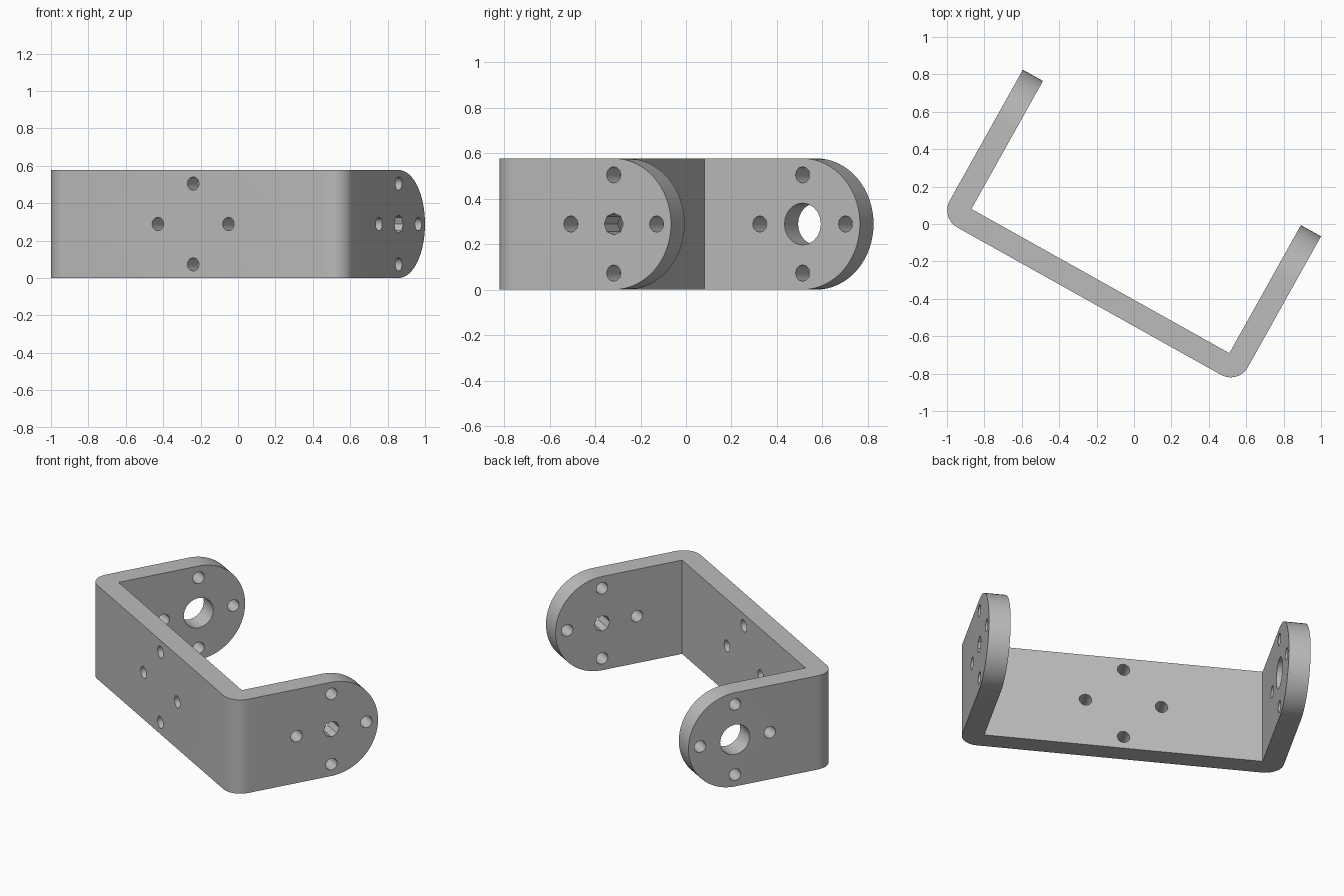
import bpy, bmesh
from math import sin, cos, pi, radians
from mathutils import Matrix, Vector

cube = bpy.data.objects.get("Cube")
if cube:
    bpy.data.objects.remove(cube, do_unlink=True)

HALF, WALL, BEND = 0.913, 0.123, 0.105      # half width, thickness, bend radius
BACK, TIP, HEIGHT = -0.477, 0.43, 0.577     # base plane, arm tip, height
R = HEIGHT / 2
EYE = TIP - R                               # centre of the rounded arm end


def arc(cx, cy, r, a0, a1, n):
    return [(cx + r * cos(a0 + (a1 - a0) * i / n),
             cy + r * sin(a0 + (a1 - a0) * i / n)) for i in range(n + 1)]


def make_object(name, bm):
    bmesh.ops.recalc_face_normals(bm, faces=bm.faces)
    mesh = bpy.data.meshes.new(name)
    bm.to_mesh(mesh)
    bm.free()
    obj = bpy.data.objects.new(name, mesh)
    bpy.context.collection.objects.link(obj)
    return obj


def prism(name, points, direction):
    bm = bmesh.new()
    face = bm.faces.new([bm.verts.new(p) for p in points])
    new = bmesh.ops.extrude_face_region(bm, geom=[face])["geom"]
    moved = [v for v in new if isinstance(v, bmesh.types.BMVert)]
    bmesh.ops.translate(bm, verts=moved, vec=Vector(direction))
    return make_object(name, bm)


def apply_boolean(obj, cutter, operation):
    cutter.hide_render = True
    mod = obj.modifiers.new("cut", 'BOOLEAN')
    mod.operation, mod.object, mod.solver = operation, cutter, 'EXACT'
    bpy.context.view_layer.objects.active = obj
    bpy.ops.object.modifier_apply(modifier=mod.name)
    bpy.data.objects.remove(cutter, do_unlink=True)


# U-shaped bracket: sharp inside corners, rounded outside bends
inner = HALF - WALL
outline = [(HALF, TIP + 0.1), (inner, TIP + 0.1), (inner, BACK + WALL),
           (-inner, BACK + WALL), (-inner, TIP + 0.1), (-HALF, TIP + 0.1)]
outline += arc(-HALF + BEND, BACK + BEND, BEND, pi, 1.5 * pi, 10)
outline += arc(HALF - BEND, BACK + BEND, BEND, 1.5 * pi, 2 * pi, 10)
bracket = prism("bracket", [(x, y, -0.1) for x, y in outline], (0, 0, HEIGHT + 0.2))

# Side shape that trims the height and rounds the arm ends
side = [(BACK - 0.1, HEIGHT), (BACK - 0.1, 0)] + arc(EYE, R, R, -pi / 2, pi / 2, 32)
trim = prism("side_trim", [(-1.2, y, z) for y, z in side], (2.4, 0, 0))
apply_boolean(bracket, trim, 'INTERSECT')

# Drilled holes
holes = bmesh.new()


def drill(centre, axis, radius, sides):
    turn = Matrix.Rotation(pi / 2, 4, 'Y' if axis == 'X' else 'X')
    bmesh.ops.create_cone(holes, cap_ends=True, segments=sides, radius1=radius,
                          radius2=radius, depth=0.4,
                          matrix=Matrix.Translation(centre) @ turn)


for centre, axis in (((HALF, EYE, R), 'X'), ((-HALF, EYE, R), 'X'), ((0, BACK, R), 'Y')):
    along = Vector((0, 1, 0)) if axis == 'X' else Vector((1, 0, 0))
    for offset in (along, -along, Vector((0, 0, 1)), Vector((0, 0, -1))):
        drill(Vector(centre) + offset * 0.216, axis, 0.036, 12)
drill(Vector((HALF, EYE, R)), 'X', 0.048, 8)
drill(Vector((-HALF, EYE, R)), 'X', 0.092, 20)
apply_boolean(bracket, make_object("hole_cutter", holes), 'DIFFERENCE')

# Grey metal, smooth bends with sharp edges
grey = bpy.data.materials.new("grey metal")
grey.use_nodes = True
colour = (0.5, 0.5, 0.5, 1)
grey.diffuse_color = colour
grey.node_tree.nodes["Principled BSDF"].inputs["Base Color"].default_value = colour
bracket.data.materials.clear()
bracket.data.materials.append(grey)
for poly in bracket.data.polygons:
    poly.material_index = 0

bracket.location = (-0.007, 0.004, 0)
bracket.rotation_euler.z = radians(-29.2)
bpy.ops.object.select_all(action='DESELECT')
bracket.select_set(True)
bpy.context.view_layer.objects.active = bracket
bpy.ops.object.shade_smooth_by_angle(angle=radians(35))
